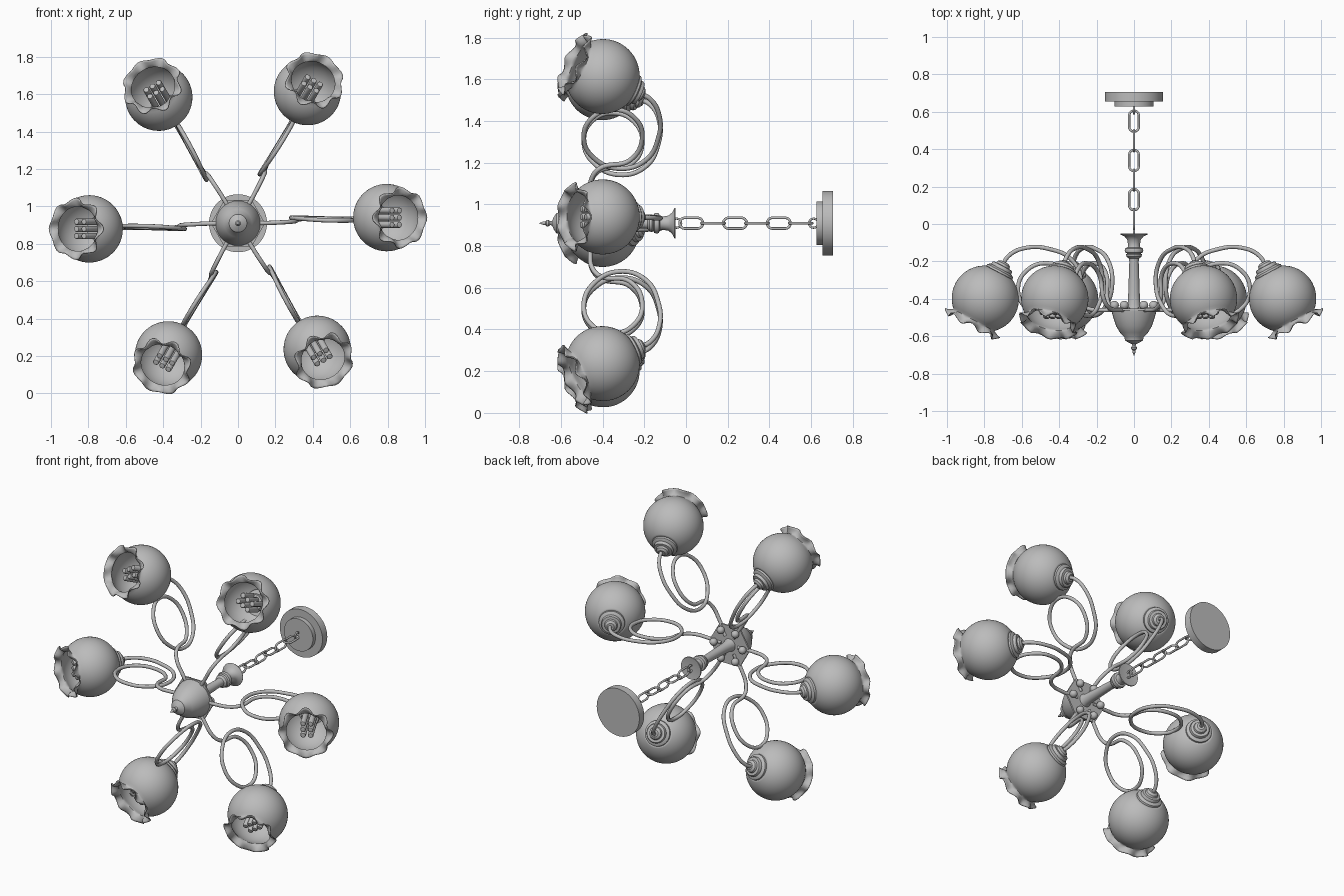
import bpy, bmesh, math
from mathutils import Matrix, Vector

cube = bpy.data.objects.get("Cube")
if cube:
    bpy.data.objects.remove(cube, do_unlink=True)

# Single plain grey
GREY = (0.5, 0.5, 0.5, 1)
mat = bpy.data.materials.new("plain_grey")
mat.use_nodes = True
mat.diffuse_color = GREY
mat.node_tree.nodes["Principled BSDF"].inputs["Base Color"].default_value = GREY

TILT = math.radians(28)


def frame(deg):
    """Arm frame: local X points outward, local Z runs along the fixture's axis (+y)."""
    a = math.radians(deg)
    c, s = math.cos(a), math.sin(a)
    return Matrix(((c, s, 0, 0), (0, 0, 1, 0), (s, -c, 0, 0.91), (0, 0, 0, 1)))


def place(name, mesh, matrix):
    ob = bpy.data.objects.new(name, mesh)
    bpy.context.collection.objects.link(ob)
    ob.matrix_world = matrix
    return ob


def finish(mesh, angle=35):
    """Material and smooth shading with sharp edges kept."""
    mesh.materials.clear()
    mesh.materials.append(mat)
    ob = place("shading_helper", mesh, Matrix())
    bpy.ops.object.select_all(action='DESELECT')
    ob.select_set(True)
    bpy.context.view_layer.objects.active = ob
    bpy.ops.object.shade_smooth_by_angle(angle=math.radians(angle))
    bpy.data.objects.remove(ob, do_unlink=True)
    return mesh


def lathe(name, profile, segs=32, lobes=8, angle=35):
    """Revolve (radius, height[, ruffle]) points around Z."""
    bm = bmesh.new()
    rings = []
    for p in profile:
        r, h = p[:2]
        ruffle = p[2] if len(p) > 2 else 0
        if r == 0:
            rings.append([bm.verts.new((0, 0, h))])
            continue
        ring = []
        for i in range(segs):
            a = math.tau * i / segs
            w = ruffle * math.cos(lobes * a)
            ring.append(bm.verts.new(((r + w) * math.cos(a), (r + w) * math.sin(a), h - w)))
        rings.append(ring)
    for lo, hi in zip(rings, rings[1:]):
        for i in range(segs):
            j = (i + 1) % segs
            quad = [lo[i % len(lo)], lo[j % len(lo)], hi[j % len(hi)], hi[i % len(hi)]]
            bm.faces.new(list(dict.fromkeys(quad)))
    bmesh.ops.recalc_face_normals(bm, faces=bm.faces)
    mesh = bpy.data.meshes.new(name)
    bm.to_mesh(mesh)
    bm.free()
    return finish(mesh, angle)


def tube(name, points, radius, cyclic=False, smooth=True):
    """Round wire following a path, returned as a mesh."""
    cu = bpy.data.curves.new(name, 'CURVE')
    cu.dimensions = '3D'
    cu.bevel_depth = radius
    cu.bevel_resolution = 3
    cu.use_fill_caps = True
    cu.resolution_u = 8
    if smooth:
        sp = cu.splines.new('BEZIER')
        sp.bezier_points.add(len(points) - 1)
        for bp, p in zip(sp.bezier_points, points):
            bp.co = p
            bp.handle_left_type = bp.handle_right_type = 'AUTO'
    else:
        sp = cu.splines.new('POLY')
        sp.points.add(len(points) - 1)
        for q, p in zip(sp.points, points):
            q.co = (*p, 1)
    sp.use_cyclic_u = cyclic
    ob = bpy.data.objects.new(name, cu)
    bpy.context.collection.objects.link(ob)
    bpy.context.view_layer.update()
    deps = bpy.context.evaluated_depsgraph_get()
    mesh = bpy.data.meshes.new_from_object(ob.evaluated_get(deps))
    mesh.name = name
    bpy.data.objects.remove(ob, do_unlink=True)
    return finish(mesh, 60)


axis = frame(0)

# Ceiling plate and its lower step
place("ceiling_plate", lathe("ceiling_plate", [
    (0, 0.705), (0.155, 0.705), (0.155, 0.655), (0.105, 0.655),
    (0.105, 0.627), (0, 0.627)], 48), axis)

# Chain links, turned a quarter each time
half, rad = 0.03, 0.026
outline = []
for i in range(20):
    a = math.tau * (i + 0.5) / 20
    outline.append((rad * math.cos(a), 0, rad * math.sin(a) + math.copysign(half, math.sin(a))))
link = tube("chain_link", outline, 0.0065, cyclic=True, smooth=False)
for i in range(6):
    place(f"chain_link_{i + 1}", link,
          axis @ Matrix.Translation((0, 0, 0.55 - 0.105 * i))
          @ Matrix.Rotation(math.pi / 2 * (i % 2), 4, 'Z'))
ring = tube("chain_ring", [(0, 0.022 * math.cos(k * math.tau / 16), 0.022 * math.sin(k * math.tau / 16))
                           for k in range(16)], 0.0055, cyclic=True, smooth=False)
for label, h in (("upper", 0.612), ("lower", -0.045)):
    place(f"chain_ring_{label}", ring, axis @ Matrix.Translation((0, 0, h)))

# Turned centre column
place("centre_column", lathe("centre_column", [
    (0, -0.06), (0.072, -0.05), (0.074, -0.055), (0.05, -0.067), (0.036, -0.085),
    (0.031, -0.115), (0.034, -0.125), (0.047, -0.13), (0.05, -0.14), (0.047, -0.152),
    (0.036, -0.157), (0.043, -0.163), (0.04, -0.175), (0.027, -0.185), (0.025, -0.2),
    (0.031, -0.38), (0.034, -0.43), (0.042, -0.455), (0, -0.46)]), axis)

# Hub plate, bowl and finial
place("hub_plate", lathe("hub_plate", [
    (0, -0.452), (0.145, -0.452), (0.145, -0.462), (0, -0.47)], 6), axis)
place("hub_bowl", lathe("hub_bowl", [
    (0, -0.462), (0.12, -0.462), (0.118, -0.475), (0.108, -0.51), (0.096, -0.545),
    (0.075, -0.58), (0.052, -0.605), (0.048, -0.622), (0.03, -0.634), (0.012, -0.642),
    (0.009, -0.652), (0.016, -0.66), (0.016, -0.668), (0.008, -0.675),
    (0.009, -0.683), (0, -0.705)]), axis)

# Shared lamp parts; Z runs from the neck to the mouth
globe_profile = [(0.175 * math.sin(math.radians(d)), -0.172 * math.cos(math.radians(d)))
                 for d in range(25, 136, 5)]
globe_profile += [(0.119, 0.130), (0.122, 0.138, 0.003), (0.132, 0.149, 0.007),
                  (0.143, 0.158, 0.010), (0.153, 0.163, 0.013)]
globe = lathe("glass_shade", globe_profile, 64, angle=50)
neck = lathe("shade_holder", [
    (0, -0.222), (0.022, -0.222), (0.036, -0.212), (0.04, -0.2), (0.056, -0.198),
    (0.06, -0.19), (0.06, -0.18), (0.066, -0.178), (0.078, -0.17), (0.08, -0.15), (0, -0.145)])
bulb_tube = lathe("bulb_tube", [(0, -0.08), (0.017, -0.08), (0.017, 0.098), (0.014, 0.104), (0, 0.106)], 14)
bulb_base = lathe("bulb_base", [(0, -0.15), (0.05, -0.15), (0.056, -0.08), (0.05, -0.06), (0, -0.06)], 24)

# Looping arm: (outward, along axis), drifting slightly sideways on the way out
path = [(0.06, -0.455), (0.17, -0.46), (0.25, -0.45), (0.30, -0.41), (0.335, -0.27), (0.46, -0.21),
        (0.575, -0.25), (0.62, -0.35), (0.575, -0.45), (0.46, -0.49), (0.345, -0.44),
        (0.285, -0.32), (0.33, -0.195), (0.46, -0.132), (0.58, -0.128), (0.67, -0.17), (0.712, -0.24)]
sideways = [0, 0.002, 0.006, 0.01, 0.022, 0.024, 0.02, 0.016, 0.014, 0.016, 0.024,
            0.03, 0.03, 0.026, 0.024, 0.026, 0.03]
arm = tube("arm", [(r, -s, h) for (r, h), s in zip(path, sideways)], 0.0115)
bead = lathe("hub_bead", [(0.024 * math.sin(math.pi * k / 10) if 0 < k < 10 else 0,
                           0.024 * math.cos(math.pi * k / 10)) for k in range(11)], 20)

for n in range(6):
    f = frame(60 * n)
    lamp = f @ Matrix.Translation((0.795, -0.03, -0.40)) @ Matrix.Rotation(math.pi - TILT, 4, 'Y')
    place(f"arm_{n + 1}", arm, f)
    place(f"hub_bead_{n + 1}", bead, f @ Matrix.Translation((0.105, 0, -0.435)))
    place(f"shade_holder_{n + 1}", neck, lamp)
    shade = place(f"glass_shade_{n + 1}", globe, lamp)
    wall = shade.modifiers.new("wall", 'SOLIDIFY')
    wall.thickness = 0.005
    place(f"bulb_base_{n + 1}", bulb_base, lamp)
    # Two rows of three bulb tubes
    for i in range(6):
        offset = Vector(((i % 2 - 0.5) * 0.045, (i // 2 - 1) * 0.038, 0))
        place(f"bulb_tube_{n + 1}_{i + 1}", bulb_tube, lamp @ Matrix.Translation(offset))
